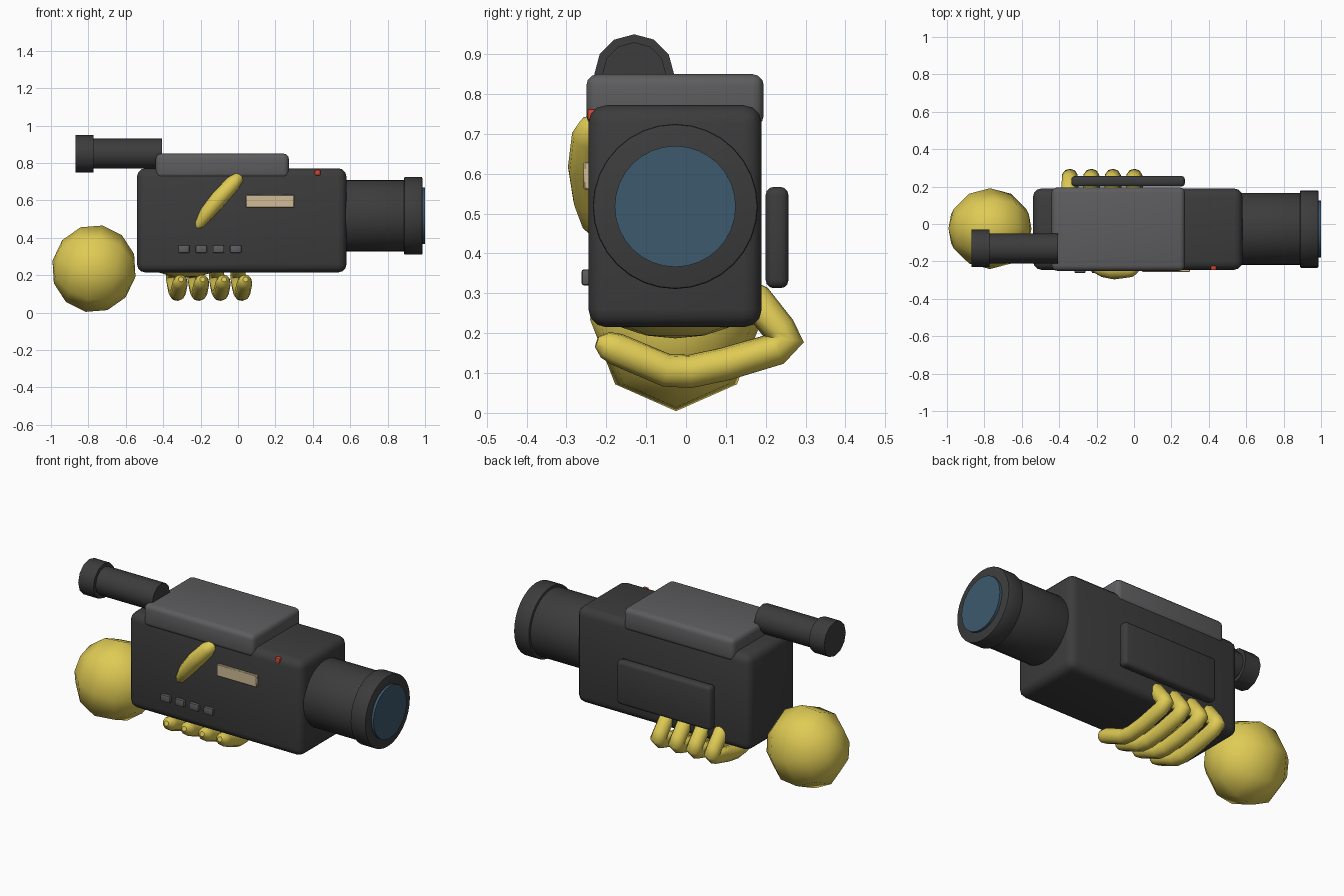
import bpy
from math import radians

if "Cube" in bpy.data.objects:
    bpy.data.objects.remove(bpy.data.objects["Cube"])


def material(name, r, g, b):
    m = bpy.data.materials.new(name)
    m.diffuse_color = (r, g, b, 1)
    m.use_nodes = True
    m.node_tree.nodes["Principled BSDF"].inputs["Base Color"].default_value = m.diffuse_color
    return m


DARK = material("dark_plastic", 0.045, 0.045, 0.045)
GREY = material("grey_plastic", 0.11, 0.11, 0.115)
YELLOW = material("yellow", 0.74, 0.6, 0.09)
GLASS = material("blue_glass", 0.045, 0.1, 0.15)
TAN = material("tan", 0.63, 0.5, 0.3)
RED = material("red", 0.65, 0.06, 0.03)


def finish(name, mat, angle=40):
    ob = bpy.context.object
    ob.name = name
    ob.data.materials.clear()
    ob.data.materials.append(mat)
    bpy.ops.object.shade_smooth_by_angle(angle=radians(angle))
    return ob


def box(name, lo, hi, bevel, mat, segments=3):
    bpy.ops.mesh.primitive_cube_add(size=1, location=[(a + b) / 2 for a, b in zip(lo, hi)])
    ob = bpy.context.object
    ob.scale = [b - a for a, b in zip(lo, hi)]
    bpy.ops.object.transform_apply(location=False, rotation=False, scale=True)
    mod = ob.modifiers.new("bevel", "BEVEL")
    mod.width, mod.segments = bevel, segments
    bpy.ops.object.modifier_apply(modifier="bevel")
    return finish(name, mat)


def barrel(name, x0, x1, y, z, r, mat, sides=32, bevel=0.006):
    bpy.ops.mesh.primitive_cylinder_add(vertices=sides, radius=r, depth=x1 - x0,
                                        location=((x0 + x1) / 2, y, z),
                                        rotation=(0, radians(90), 0))
    if bevel:
        mod = bpy.context.object.modifiers.new("bevel", "BEVEL")
        mod.width, mod.segments = bevel, 2
        mod.angle_limit = radians(60)
        bpy.ops.object.modifier_apply(modifier="bevel")
    return finish(name, mat)


def blob(name, loc, scale, tilt, segments, rings):
    bpy.ops.mesh.primitive_uv_sphere_add(segments=segments, ring_count=rings, radius=1,
                                         location=loc, rotation=(0, radians(tilt), 0))
    bpy.context.object.scale = scale
    return finish(name, YELLOW, 80)


def tube(name, points):
    """Rounded tube through (x, y, z, radius) points."""
    cu = bpy.data.curves.new(name, "CURVE")
    cu.dimensions = "3D"
    cu.bevel_depth, cu.bevel_resolution = 1, 3
    cu.use_fill_caps = True
    sp = cu.splines.new("POLY")
    sp.points.add(len(points) - 1)
    for p, (x, y, z, r) in zip(sp.points, points):
        p.co, p.radius = (x, y, z, 1), r
    ob = bpy.data.objects.new(name, cu)
    bpy.context.collection.objects.link(ob)
    bpy.ops.object.select_all(action="DESELECT")
    ob.select_set(True)
    bpy.context.view_layer.objects.active = ob
    bpy.ops.object.convert(target="MESH")
    return finish(name, YELLOW, 80)


# camera housing
box("body", (-0.54, -0.245, 0.215), (0.58, 0.19, 0.772), 0.045, DARK)
box("top_cover", (-0.44, -0.25, 0.718), (0.272, 0.195, 0.85), 0.028, GREY)
box("side_panel", (-0.335, 0.2, 0.313), (0.272, 0.257, 0.567), 0.02, DARK)

# lens
barrel("lens_barrel", 0.54, 0.91, -0.027, 0.518, 0.192, DARK)
barrel("lens_ring", 0.888, 0.986, -0.027, 0.518, 0.207, DARK)
barrel("lens_glass", 0.96, 1.0, -0.027, 0.518, 0.152, GLASS, bevel=0)

# viewfinder
barrel("viewfinder_tube", -0.79, -0.405, -0.13, 0.85, 0.08, DARK, 12, 0)
barrel("viewfinder_eyecup", -0.87, -0.772, -0.13, 0.85, 0.1, DARK, 12, 0)

# front details
for i in range(4):
    x = -0.289 + i * 0.0923
    box(f"button_{i + 1}", (x - 0.03, -0.262, 0.32), (x + 0.03, -0.23, 0.36), 0.006, GREY, 2)
box("label_plate", (0.043, -0.257, 0.561), (0.299, -0.235, 0.63), 0.003, TAN, 1)
box("record_light", (0.411, -0.247, 0.734), (0.441, -0.217, 0.763), 0.005, RED, 2)

# arm end and palm under the body
blob("arm_ball", (-0.77, -0.025, 0.235), (0.235, 0.216, 0.226), 101, 8, 6)
blob("palm", (-0.28, -0.027, 0.28), (0.2, 0.19, 0.093), 0, 12, 8)

# four fingers wrapping under the body: (x shift, y, z, radius)
FINGER = [(-0.01, 0.150, 0.318, 0.014), (-0.007, 0.158, 0.306, 0.032), (-0.004, 0.172, 0.288, 0.042),
          (0, 0.235, 0.208, 0.042), (0.002, 0.252, 0.183, 0.044), (0.004, 0.225, 0.160, 0.042),
          (0.012, 0.10, 0.123, 0.042), (0.02, 0.01, 0.104, 0.042), (0.024, -0.05, 0.107, 0.042),
          (0.036, -0.175, 0.16, 0.041), (0.038, -0.203, 0.171, 0.034), (0.04, -0.224, 0.178, 0.014)]
for i in range(4):
    x = -0.345 + i * 0.115
    tube(f"finger_{i + 1}", [(x + dx, y, z, r) for dx, y, z, r in FINGER])

# thumb on the front
tube("thumb", [(0.012, -0.228, 0.734, 0.014), (0.002, -0.235, 0.722, 0.032),
               (-0.025, -0.245, 0.693, 0.042), (-0.10, -0.252, 0.612, 0.045),
               (-0.165, -0.244, 0.533, 0.04), (-0.205, -0.233, 0.474, 0.029),
               (-0.223, -0.228, 0.45, 0.012)])
